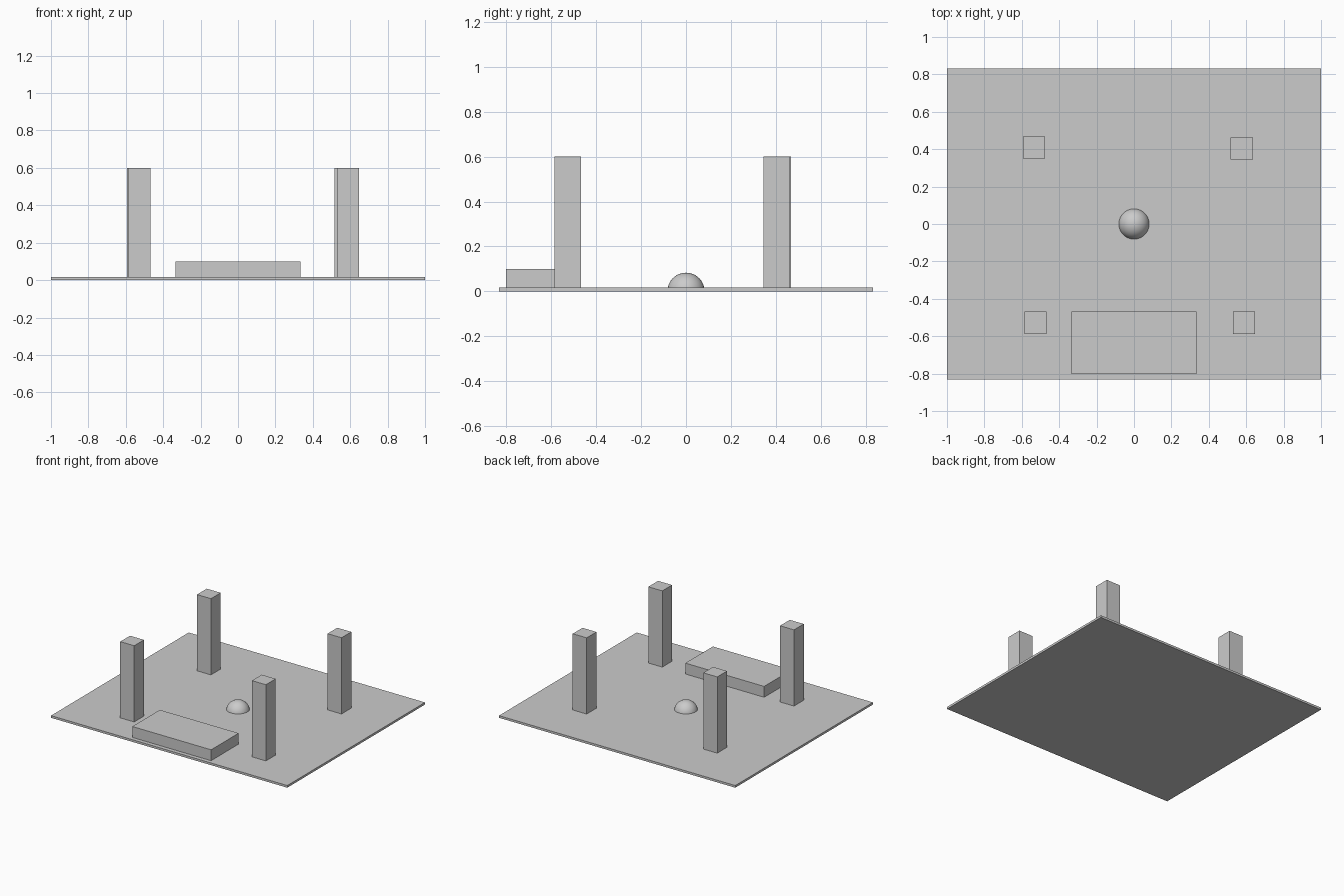
import bpy
import bmesh

cube = bpy.data.objects.get("Cube")
if cube:
    bpy.data.objects.remove(cube, do_unlink=True)

# Single plain grey material
grey = bpy.data.materials.new("plain_grey")
grey.use_nodes = True
colour = (0.6, 0.6, 0.6, 1)
grey.diffuse_color = colour
grey.node_tree.nodes["Principled BSDF"].inputs["Base Color"].default_value = colour

BASE_TOP = 0.0167
PILLAR_TOP = 0.6
PILLAR_WIDTH = 0.118


def add_box(name, x, y, width, depth, bottom, top):
    """Box centred on x, y that spans bottom to top."""
    bpy.ops.mesh.primitive_cube_add(size=1, location=(x, y, (bottom + top) / 2))
    box = bpy.context.object
    box.name = name
    box.scale = (width, depth, top - bottom)
    bpy.ops.object.transform_apply(location=False, rotation=False, scale=True)
    box.data.materials.append(grey)
    return box


# Thin floor slab and the low step at its front edge
add_box("floor_slab", 0, 0, 2, 1.665, 0, BASE_TOP)
add_box("front_step", 0, -0.635, 0.667, 0.333, BASE_TOP, 0.1)

# Four slightly unevenly placed pillars
pillars = {
    "back_right_pillar": (-0.534, 0.41),
    "back_left_pillar": (0.576, 0.404),
    "front_right_pillar": (-0.527, -0.528),
    "front_left_pillar": (0.588, -0.528),
}
for name, (x, y) in pillars.items():
    add_box(name, x, y, PILLAR_WIDTH, PILLAR_WIDTH, BASE_TOP, PILLAR_TOP)

# Central dome: the part of a sphere that rises above the slab
bm = bmesh.new()
bmesh.ops.create_uvsphere(bm, u_segments=32, v_segments=16, radius=0.083)
bmesh.ops.bisect_plane(bm, geom=bm.verts[:] + bm.edges[:] + bm.faces[:],
                       plane_co=(0, 0, BASE_TOP / 2), plane_no=(0, 0, 1),
                       clear_inner=True)
mesh = bpy.data.meshes.new("centre_dome")
bm.to_mesh(mesh)
bm.free()
mesh.materials.append(grey)
mesh.shade_smooth()
dome = bpy.data.objects.new("centre_dome", mesh)
bpy.context.collection.objects.link(dome)
